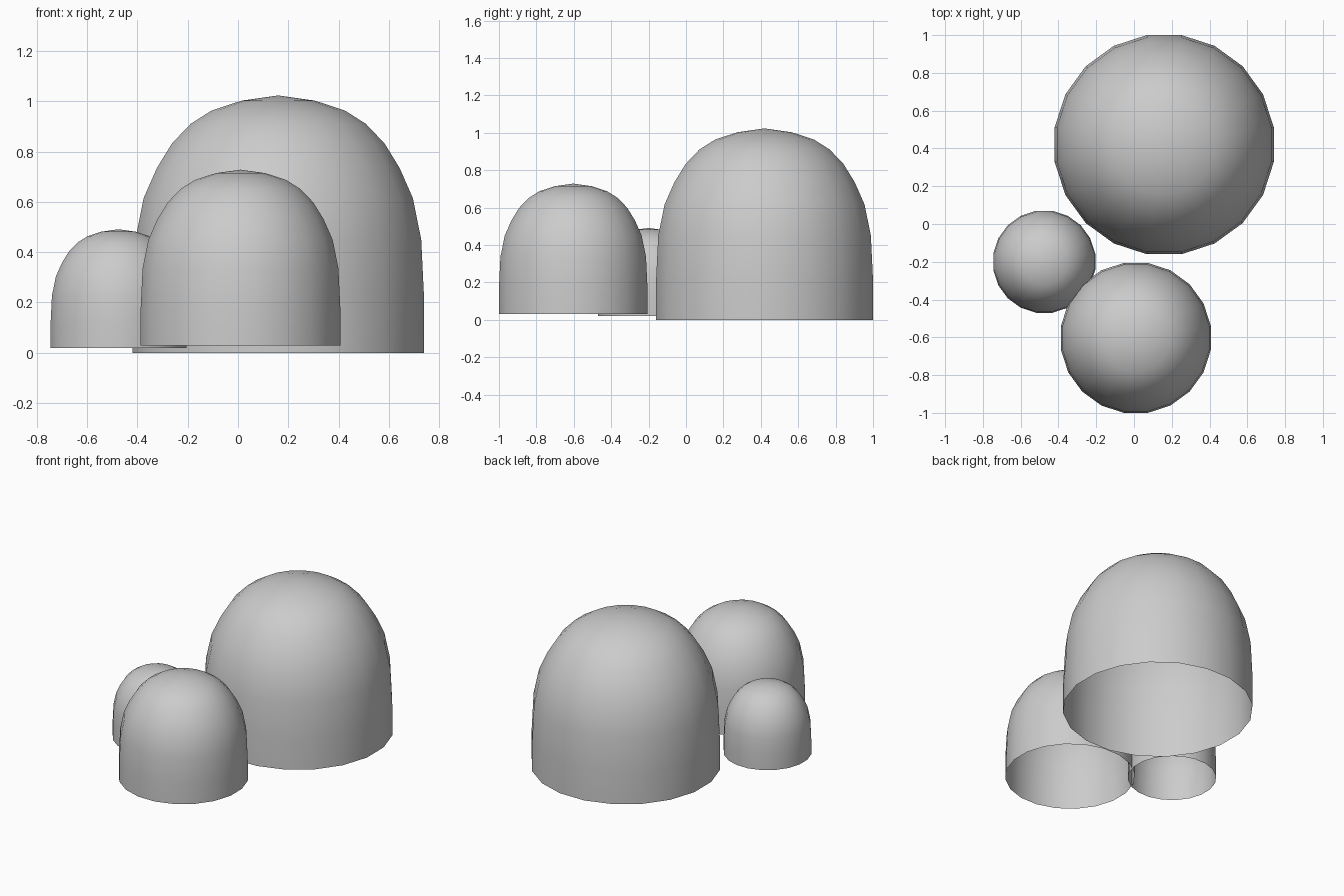
import bpy, bmesh, math

if "Cube" in bpy.data.objects:
    bpy.data.objects.remove(bpy.data.objects["Cube"])

# Shared dome profile: (radius fraction, height fraction), from rim to just below the tip
PROFILE = [(1, 0), (1, 0.205), (0.98, 0.44), (0.922, 0.602), (0.832, 0.718),
           (0.728, 0.814), (0.60, 0.89), (0.455, 0.942), (0.25, 0.98)]
SIDES = 20


def dome(name, x, y, base, top, apothem):
    """Open-bottomed dome lathed from the shared profile."""
    radius = apothem / math.cos(math.pi / SIDES)
    height = top - base
    bm = bmesh.new()
    rings = []
    for r, h in PROFILE:
        ring = []
        for i in range(SIDES):
            a = 2 * math.pi * (i + 0.5) / SIDES
            ring.append(bm.verts.new((radius * r * math.cos(a),
                                      radius * r * math.sin(a), height * h)))
        rings.append(ring)
    tip = bm.verts.new((0, 0, height))
    for i in range(SIDES):
        j = (i + 1) % SIDES
        for low, high in zip(rings, rings[1:]):
            bm.faces.new((low[i], low[j], high[j], high[i]))
        bm.faces.new((rings[-1][i], rings[-1][j], tip))
    for f in bm.faces:
        f.smooth = True
    mesh = bpy.data.meshes.new(name)
    bm.to_mesh(mesh)
    bm.free()
    obj = bpy.data.objects.new(name, mesh)
    obj.location = (x, y, base)
    bpy.context.collection.objects.link(obj)


# Three clustered domes
dome("large_dome", 0.16, 0.42, 0.0, 1.023, 0.58)
dome("medium_dome", 0.01, -0.603, 0.03, 0.728, 0.397)
dome("small_dome", -0.475, -0.2, 0.02, 0.491, 0.27)
